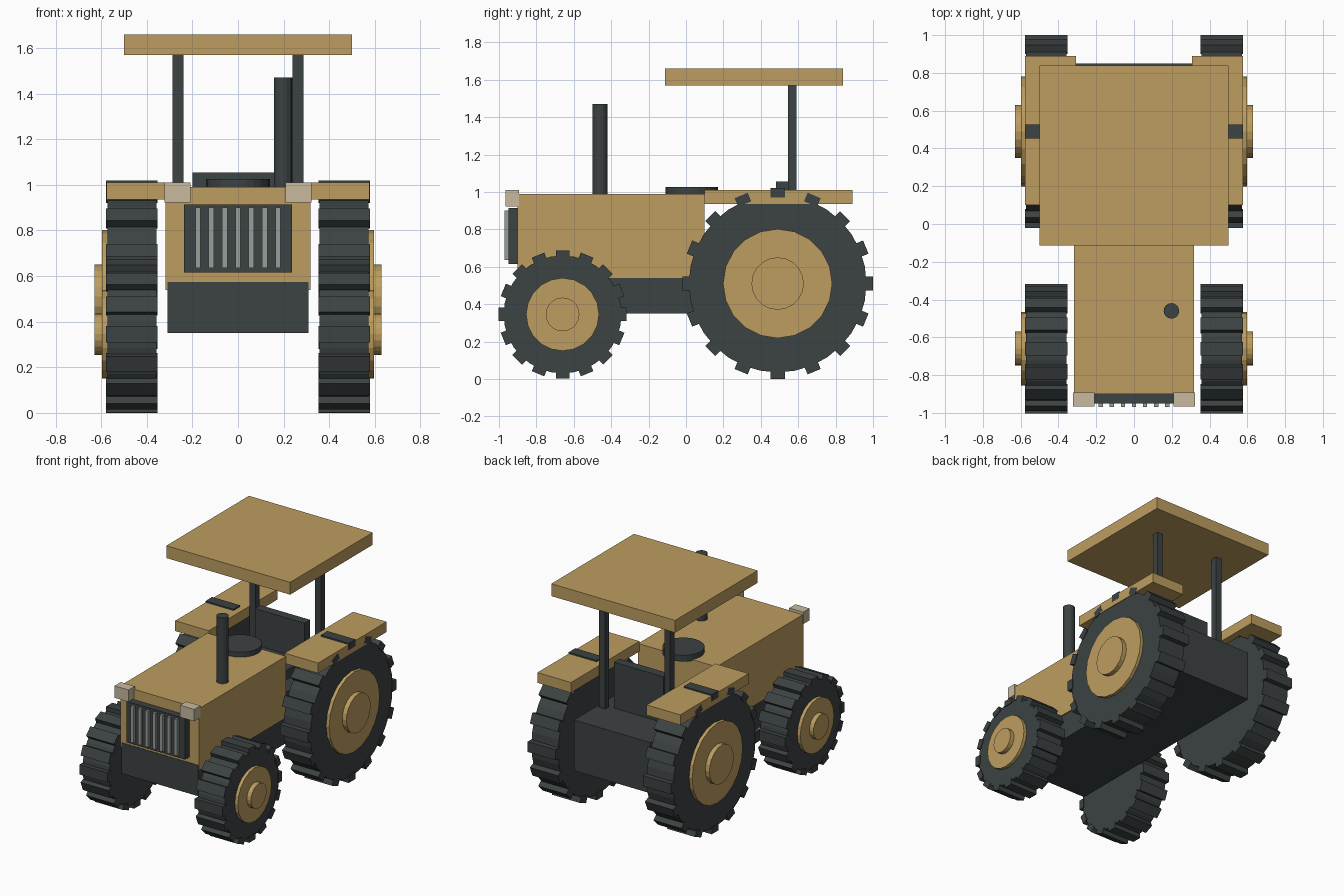
import bpy
from math import pi, sin, cos
from mathutils import Matrix

if "Cube" in bpy.data.objects:
    bpy.data.objects.remove(bpy.data.objects["Cube"], do_unlink=True)


def material(name, rgb):
    m = bpy.data.materials.new(name)
    m.use_nodes = True
    color = (*rgb, 1)
    m.diffuse_color = color
    m.node_tree.nodes["Principled BSDF"].inputs["Base Color"].default_value = color
    return m


TAN = material("tan paint", (0.51, 0.34, 0.115))
DARK = material("dark grey", (0.045, 0.054, 0.055))
CREAM = material("cream lamp", (0.58, 0.49, 0.35))
STEEL = material("grille steel", (0.31, 0.35, 0.32))


def finish(name, mat):
    ob = bpy.context.object
    ob.name = name
    ob.data.materials.append(mat)
    return ob


def box(name, mat, xs, ys, zs):
    """Box from its extents along each axis."""
    spans = (xs, ys, zs)
    bpy.ops.mesh.primitive_cube_add(size=1)
    ob = finish(name, mat)
    size = Matrix.Diagonal([b - a for a, b in spans] + [1])
    centre = Matrix.Translation([(a + b) / 2 for a, b in spans])
    ob.data.transform(centre @ size)
    return ob


def disc(name, mat, radius, depth, centre, sides, axis="Z"):
    """Flat-sided cylinder along X or Z."""
    bpy.ops.mesh.primitive_cylinder_add(vertices=sides, radius=radius, depth=depth)
    ob = finish(name, mat)
    turn = Matrix.Rotation(pi / 2, 4, "Y") if axis == "X" else Matrix()
    ob.data.transform(Matrix.Translation(centre) @ turn)
    return ob


def wheel(label, side, y, z, tire_r, outer_r, rim_r, hub_r, lug_w):
    """Tire with block lugs, rim and hub on one side."""
    def ring(part, mat, r, x0, x1, sides):
        disc(f"{label}_{part}", mat, r, x1 - x0,
             (side * (x0 + x1) / 2, y, z), sides, "X")

    ring("tire", DARK, tire_r, 0.357, 0.573, 32)
    ring("rim", TAN, rim_r, 0.5, 0.597, 20)
    ring("hub", TAN, hub_r, 0.55, 0.63, 20)
    for i in range(16):
        lug = box(f"{label}_lug_{i}", DARK, (-0.113, 0.113),
                  (-lug_w / 2, lug_w / 2), (tire_r - 0.015, outer_r))
        lug.data.transform(Matrix.Translation((side * 0.465, y, z))
                           @ Matrix.Rotation(i * pi / 8, 4, "X"))


# Body
box("front_chassis", DARK, (-0.31, 0.31), (-0.903, 0.1), (0.35, 0.575))
box("rear_chassis", DARK, (-0.31, 0.31), (0.09, 0.85), (0.35, 0.72))
box("hood", TAN, (-0.317, 0.317), (-0.9, 0.1), (0.54, 0.99))

# Grille with vertical bars
box("grille", DARK, (-0.237, 0.237), (-0.95, -0.89), (0.615, 0.915))
for i in range(7):
    x = (i - 3) * 0.0585
    box(f"grille_bar_{i}", STEEL, (x - 0.0115, x + 0.0115), (-0.97, -0.94), (0.635, 0.9))

# Top fittings and seat
disc("exhaust_pipe", DARK, 0.041, 0.52, (0.198, -0.46, 1.21), 16)
disc("steering_wheel", DARK, 0.14, 0.045, (0, 0.03, 1.004), 24)
box("seat_cushion", DARK, (-0.2, 0.2), (0.25, 0.5), (0.71, 0.79))
box("seat_back", DARK, (-0.2, 0.2), (0.48, 0.545), (0.71, 1.055))

# Canopy
box("roof", TAN, (-0.5, 0.5), (-0.113, 0.84), (1.57, 1.66))

# Mirrored parts
for side, word in ((1, "left"), (-1, "right")):
    def span(a, b):
        return sorted((side * a, side * b))

    box(f"{word}_roof_post", DARK, span(0.24, 0.287), (0.545, 0.592), (0.71, 1.58))
    box(f"{word}_fender", TAN, span(0.306, 0.577), (0.1, 0.89), (0.935, 1.01))
    box(f"{word}_headlight", CREAM, span(0.208, 0.322), (-0.965, -0.893), (0.923, 1.01))
    wheel(f"{word}_front_wheel", side, -0.66, 0.345, 0.315, 0.343, 0.195, 0.09, 0.072)
    wheel(f"{word}_rear_wheel", side, 0.49, 0.51, 0.475, 0.51, 0.292, 0.14, 0.076)
